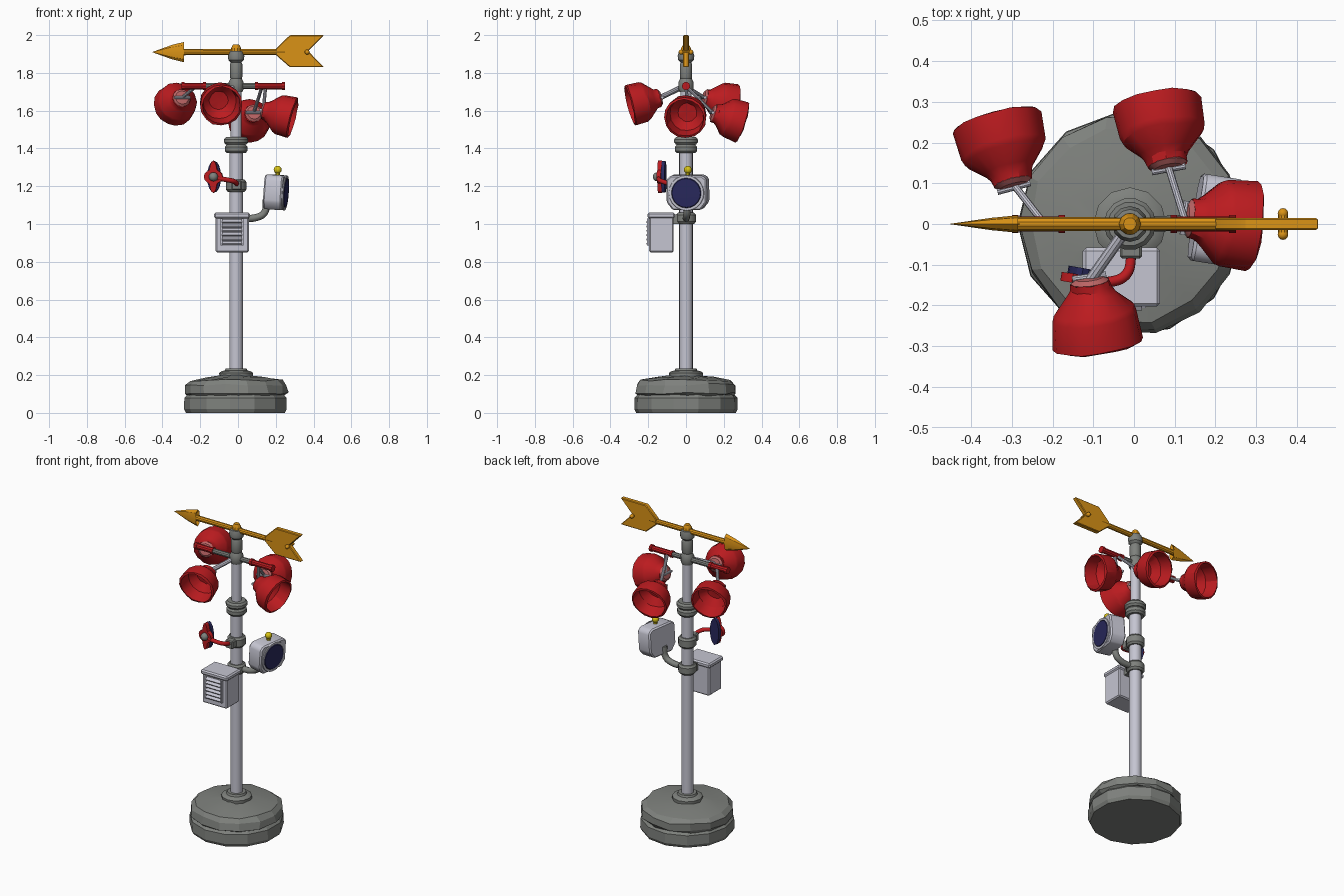
import bpy, bmesh, math, random
from mathutils import Vector, Matrix

if "Cube" in bpy.data.objects:
    bpy.data.objects.remove(bpy.data.objects["Cube"])

random.seed(4)
PX = -0.01  # pole axis x


def material(name, rgb):
    m = bpy.data.materials.new(name)
    m.diffuse_color = (*rgb, 1)
    m.use_nodes = True
    m.node_tree.nodes["Principled BSDF"].inputs["Base Color"].default_value = m.diffuse_color
    return m


STONE = material("stone grey", (0.21, 0.22, 0.205))
METAL = material("light metal", (0.56, 0.56, 0.64))
RED = material("red", (0.50, 0.011, 0.014))
PINK = material("faded red", (0.50, 0.13, 0.13))
GOLD = material("amber", (0.70, 0.29, 0.008))
NAVY = material("navy glass", (0.022, 0.022, 0.11))
YELLOW = material("yellow", (0.70, 0.56, 0.008))


def finish(bm, name, mats, matrix=Matrix(), angle=30, jitter=0.0):
    if jitter:
        for v in bm.verts:
            v.co += Vector([random.uniform(-jitter, jitter) for _ in range(3)])
    bmesh.ops.recalc_face_normals(bm, faces=bm.faces)
    me = bpy.data.meshes.new(name)
    bm.to_mesh(me)
    bm.free()
    me.transform(matrix)
    for m in mats if isinstance(mats, list) else [mats]:
        me.materials.append(m)
    me.shade_smooth()
    me.set_sharp_from_angle(angle=math.radians(angle))
    ob = bpy.data.objects.new(name, me)
    bpy.context.collection.objects.link(ob)
    return ob


def aim(loc, direction):
    q = Vector(direction).to_track_quat('Z', 'Y')
    return Matrix.Translation(loc) @ q.to_matrix().to_4x4()


def lathe_bm(profile, segs):
    """Spin (radius, height) points around z; radius 0 closes to a point."""
    bm = bmesh.new()
    rings = []
    for r, z in profile:
        if r == 0:
            rings.append([bm.verts.new((0, 0, z))] * segs)
        else:
            rings.append([bm.verts.new((r * math.cos(a), r * math.sin(a), z))
                          for a in (2 * math.pi * i / segs for i in range(segs))])
    for a, b in zip(rings, rings[1:]):
        for i in range(segs):
            j = (i + 1) % segs
            vs = list(dict.fromkeys([a[i], a[j], b[j], b[i]]))
            if len(vs) > 2:
                bm.faces.new(vs)
    return bm


def lathe(name, profile, mat, segs=16, loc=(PX, 0, 0), axis=(0, 0, 1), angle=30, jitter=0.0):
    return finish(lathe_bm(profile, segs), name, mat, aim(loc, axis), angle, jitter)


def rod(name, a, b, r, mat, r2=None, segs=10):
    a, b = Vector(a), Vector(b)
    n = (b - a).length
    return lathe(name, [(0, 0), (r, 0), (r2 or r, n), (0, n)], mat, segs, a, b - a)


def ball(name, loc, r, mat, scale=(1, 1, 1)):
    bm = bmesh.new()
    bmesh.ops.create_uvsphere(bm, u_segments=12, v_segments=8, radius=r)
    return finish(bm, name, mat, Matrix.Translation(loc) @ Matrix.Diagonal((*scale, 1)), 60)


def tube(name, pts, r, mat):
    """Swept round tube through a few points."""
    cu = bpy.data.curves.new(name, 'CURVE')
    cu.dimensions = '3D'
    cu.bevel_depth, cu.bevel_resolution, cu.resolution_u = r, 2, 6
    cu.use_fill_caps = True
    sp = cu.splines.new('BEZIER')
    sp.bezier_points.add(len(pts) - 1)
    for p, co in zip(sp.bezier_points, pts):
        p.co = co
        p.handle_left_type = p.handle_right_type = 'AUTO'
    cu.materials.append(mat)
    ob = bpy.data.objects.new(name, cu)
    bpy.context.collection.objects.link(ob)
    return ob


def box(name, lo, hi, mat, bevel=0.0, matrix=Matrix()):
    bm = bmesh.new()
    bmesh.ops.create_cube(bm, size=1)
    lo, hi = Vector(lo), Vector(hi)
    for v in bm.verts:
        v.co = Vector([c * s for c, s in zip(v.co, hi - lo)]) + (lo + hi) / 2
    if bevel:
        bmesh.ops.bevel(bm, geom=bm.edges[:], offset=bevel, segments=1, affect='EDGES')
    return finish(bm, name, mat, matrix)


def plate(name, outline, depth, mat, matrix, bevel=0.0):
    """Extrude an xy outline, centred on its local z."""
    bm = bmesh.new()
    f = bm.faces.new([bm.verts.new((x, y, -depth / 2)) for x, y in outline])
    top = bmesh.ops.extrude_face_region(bm, geom=[f])
    bmesh.ops.translate(bm, verts=[v for v in top['geom'] if isinstance(v, bmesh.types.BMVert)],
                        vec=(0, 0, depth))
    if bevel:
        bmesh.ops.bevel(bm, geom=bm.edges[:], offset=bevel, segments=1, affect='EDGES')
    return finish(bm, name, mat, matrix)


# Stone base: two rough tiers and a flange
lathe("base_lower_tier", [(0, 0), (0.265, 0), (0.276, 0.02), (0.274, 0.08), (0.258, 0.097), (0, 0.097)],
      STONE, 13, angle=12).data.vertices[0].co.z = 0
lathe("base_upper_tier", [(0, 0.09), (0.26, 0.092), (0.273, 0.105), (0.268, 0.15), (0.245, 0.172),
                          (0.16, 0.187), (0.08, 0.197), (0, 0.2)], STONE, 14, angle=12, jitter=0.006)
lathe("base_flange", [(0.088, 0.185), (0.09, 0.212), (0.075, 0.222), (0.06, 0.224), (0.055, 0.236), (0, 0.236)],
      STONE, 12)

# Pole and its collars
lathe("pole", [(0, 0.2), (0.036, 0.2), (0.036, 1.42), (0.029, 1.43), (0.029, 1.72), (0, 1.72)], METAL, 16)
for nm, z0, z1, r in (("lower_collar", 1.0, 1.06, 0.054), ("middle_collar", 1.17, 1.235, 0.054),
                      ("upper_collar_bottom", 1.375, 1.42, 0.06), ("upper_collar_top", 1.42, 1.46, 0.064)):
    lathe(nm, [(0, z0), (r - 0.01, z0), (r, z0 + 0.012), (r, z1 - 0.012), (r - 0.01, z1), (0, z1)], STONE, 14)
lathe("spindle", [(0, 1.7), (0.034, 1.7), (0.04, 1.715), (0.04, 1.75), (0.03, 1.77), (0.033, 1.78),
                  (0.033, 1.845), (0.028, 1.855), (0.041, 1.868), (0.044, 1.89), (0.036, 1.915), (0, 1.92)],
      STONE, 12)

# Weather vane arrow
rod("vane_shaft", (-0.32, 0, 1.91), (0.25, 0, 1.91), 0.017, GOLD, 0.016)
lathe("vane_cap", [(0, 1.88), (0.025, 1.88), (0.027, 1.93), (0.016, 1.95), (0, 1.95)], GOLD, 10)
finish(lathe_bm([(0, 0), (0.038, 0.105), (0.054, 0.17), (0.018, 0.145), (0.016, 0.19), (0, 0.19)], 8),
       "vane_head", GOLD, Matrix.Translation((-0.455, 0, 1.91)) @ Matrix.Diagonal((1, 0.4, 1, 1))
       @ Matrix.Rotation(math.pi / 2, 4, 'Y'))
upright = Matrix.Translation((0, 0, 1.915)) @ Matrix.Rotation(math.pi / 2, 4, 'X')
plate("vane_fin", [(0.2, 0.012), (0.275, 0.085), (0.455, 0.085), (0.372, 0), (0.455, -0.085),
                   (0.275, -0.085), (0.2, -0.02)], 0.03, GOLD, upright, 0.004)
rod("vane_bolt", (0.366, -0.024, 1.91), (0.366, 0.024, 1.91), 0.012, GOLD)
for s in (-1, 1):
    ball("vane_bolt_head", (0.366, s * 0.026, 1.91), 0.013, GOLD)

# Horizontal carrier bar
rod("carrier_bar", (-0.18, 0, 1.73), (0.1, 0, 1.73), 0.016, STONE)
for nm, x0, x1 in (("bar_sleeve_left", -0.3, -0.17), ("bar_sleeve_right", 0.09, 0.25)):
    rod(nm, (x0, 0, 1.73), (x1, 0, 1.73), 0.018, RED)
    for x in (x0 + 0.008, x1 - 0.008):
        rod(nm + "_rim", (x - 0.008, 0, 1.73), (x + 0.008, 0, 1.73), 0.022, RED)

# Wind cups: back point, opening direction and where their strut starts
CUP = [(0.048, 0.012), (0.052, 0.03), (0.062, 0.045), (0.1, 0.085), (0.106, 0.1), (0.112, 0.17),
       (0.1, 0.175), (0.09, 0.1), (0.05, 0.06), (0, 0.055)]
for nm, back, axis, root, thick in (
        ("left", (-0.295, 0.09, 1.67), (-0.25, 0.93, -0.24), (-0.22, 0, 1.73), 0.009),
        ("back", (0.085, 0.135, 1.59), (-0.17, 0.93, -0.3), (0.125, 0.01, 1.72), 0.009),
        ("right", (0.125, 0.015, 1.605), (0.97, -0.12, -0.25), (0.145, 0, 1.72), 0.009),
        ("front", (-0.11, -0.13, 1.67), (0.13, -0.96, -0.24), (PX, 0, 1.735), 0.014)):
    lathe(nm + "_cup", CUP, RED, 16, back, axis, angle=28, jitter=0.0025)
    lathe(nm + "_cup_cap", [(0, 0), (0.036, 0.002), (0.048, 0.012), (0.04, 0.02)], PINK, 12, back, axis)
    rod(nm + "_strut", root, Vector(back) + Vector(axis) * 0.01, thick, METAL)
    side = Vector(axis).cross((0, 0, 1)).normalized() * 0.042
    rod(nm + "_cross_pin", Vector(back) - side, Vector(back) + side, 0.008, METAL)

# Small lobed rotor on a curved arm
HUB = Vector((-0.13, -0.137, 1.25))
tilt = Matrix.Translation(HUB) @ Matrix.Rotation(math.radians(-10), 4, 'Z') @ Matrix.Rotation(math.pi / 2, 4, 'X')
lobes = []
for i in range(32):
    a = 2 * math.pi * i / 32
    k = 0.8 + 0.2 * math.cos(4 * a)
    lobes.append((0.05 * k * math.cos(a), 0.085 * k * math.sin(a)))
plate("rotor_blades", lobes, 0.022, RED, tilt)
plate("rotor_back", [(0.036 * math.cos(i * math.pi / 8), 0.084 * math.sin(i * math.pi / 8)) for i in range(16)],
      0.018, NAVY, tilt @ Matrix.Translation((0, 0, -0.02)))
ball("rotor_hub", HUB + Vector((0, -0.015, 0)), 0.024, STONE)
tube("rotor_arm", [(-0.125, -0.142, 1.245), (-0.065, -0.143, 1.235), (-0.02, -0.125, 1.225), (-0.005, -0.07, 1.21)],
     0.013, RED)
box("rotor_arm_mount", (-0.035, -0.085, 1.18), (0.02, -0.04, 1.23), STONE, 0.006)

# Louvred instrument box
box("instrument_box", (-0.118, -0.195, 0.85), (0.057, -0.065, 1.04), METAL, 0.007)
box("instrument_lid", (-0.126, -0.203, 1.03), (0.064, -0.058, 1.06), METAL, 0.008)
for i in range(6):
    z = 0.9 + i * 0.023
    box("louvre_slat", (-0.052, -0.012, -0.004), (0.052, 0.012, 0.004), METAL,
        matrix=Matrix.Translation((-0.032, -0.2, z)) @ Matrix.Rotation(math.radians(35), 4, 'X'))
for x in (-0.088, 0.024):
    box("louvre_side", (x - 0.005, -0.206, 0.885), (x + 0.005, -0.19, 1.028), METAL)
box("instrument_bracket", (-0.04, -0.07, 1.0), (0.02, -0.03, 1.05), STONE)

# Lamp housing with round glass, on a bent arm
lamp = Matrix.Translation((0.2, 0.01, 1.168)) @ Matrix.Rotation(math.radians(-9), 4, 'Z') \
    @ Matrix.Rotation(math.radians(4), 4, 'Y')
face = Matrix.Rotation(math.pi / 2, 4, 'Z') @ Matrix.Rotation(math.pi / 2, 4, 'X')
shape = [(-0.108, -0.05), (-0.075, -0.092), (0.075, -0.092), (0.108, -0.05),
         (0.108, 0.07), (0.085, 0.092), (-0.085, 0.092), (-0.108, 0.07)]
plate("lamp_housing", shape, 0.1, METAL, lamp @ face, 0.008)
finish(lathe_bm([(0.095, 0), (0.093, 0.007), (0.08, 0.007), (0.08, 0)], 20), "lamp_ring", METAL,
       lamp @ Matrix.Translation((0.048, 0, 0)) @ Matrix.Rotation(math.pi / 2, 4, 'Y'))
finish(lathe_bm([(0.08, 0), (0.076, 0.007), (0, 0.009)], 20), "lamp_glass", NAVY,
       lamp @ Matrix.Translation((0.05, 0, 0)) @ Matrix.Rotation(math.pi / 2, 4, 'Y'))
rod("beacon_stem", (0.21, 0.01, 1.25), (0.21, 0.01, 1.28), 0.012, YELLOW)
ball("beacon", (0.21, 0.01, 1.287), 0.021, YELLOW)
tube("lamp_arm", [(0.02, 0, 1.03), (0.1, 0.002, 1.035), (0.14, 0.005, 1.06), (0.15, 0.008, 1.13)], 0.019, STONE)
